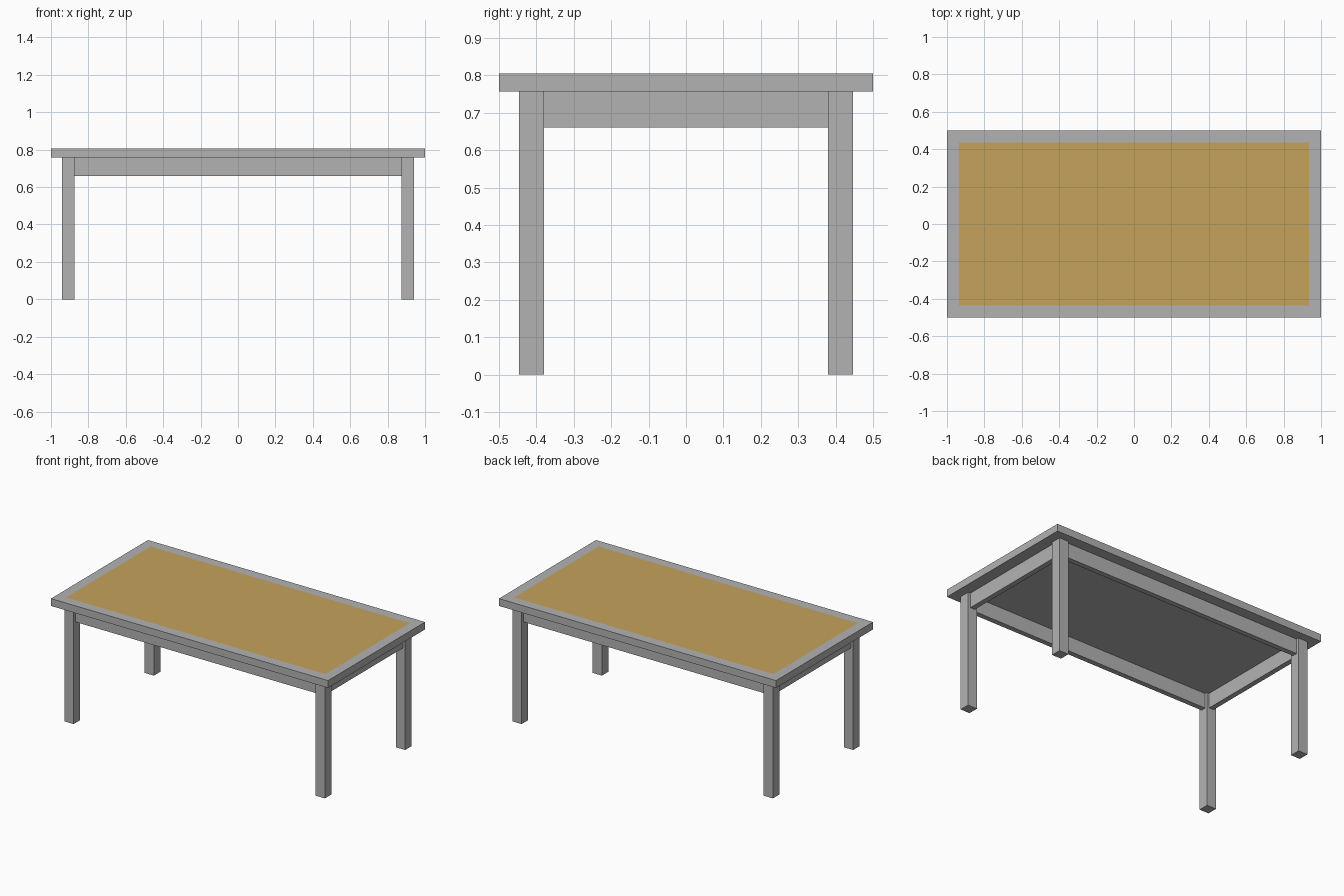
import bpy
import bmesh
from mathutils import Vector

if "Cube" in bpy.data.objects:
    bpy.data.objects.remove(bpy.data.objects["Cube"], do_unlink=True)


def make_material(name, rgb):
    mat = bpy.data.materials.new(name)
    mat.use_nodes = True
    color = (*rgb, 1.0)
    mat.diffuse_color = color
    bsdf = next(n for n in mat.node_tree.nodes if n.type == 'BSDF_PRINCIPLED')
    bsdf.inputs["Base Color"].default_value = color
    return mat


grey = make_material("grey frame", (0.45, 0.45, 0.45))
gold = make_material("golden wood", (0.56, 0.36, 0.107))


def box(name, low, high):
    """Flat-sided grey box between two opposite corners."""
    low, high = Vector(low), Vector(high)
    bm = bmesh.new()
    bmesh.ops.create_cube(bm, size=1)
    bmesh.ops.scale(bm, vec=high - low, verts=bm.verts)
    bmesh.ops.translate(bm, vec=(low + high) / 2, verts=bm.verts)
    mesh = bpy.data.meshes.new(name)
    bm.to_mesh(mesh)
    bm.free()
    mesh.materials.append(grey)
    obj = bpy.data.objects.new(name, mesh)
    bpy.context.collection.objects.link(obj)
    return obj


TOP, UNDER, RAIL_LOW = 0.805, 0.757, 0.66
LEG = 0.067
LEG_X, LEG_Y = 0.94, 0.447      # outer faces of the legs
IN_X, IN_Y = LEG_X - LEG, LEG_Y - LEG
RECESS = LEG / 4                # rails sit centred on the legs

# Table top with a flush golden panel inset into its upper face
table_top = box("table_top", (-1, -0.5, UNDER), (1, 0.5, TOP))
table_top.data.materials.append(gold)
bm = bmesh.new()
bm.from_mesh(table_top.data)
bm.normal_update()
panel = max(bm.faces, key=lambda f: f.normal.z)
bmesh.ops.inset_region(bm, faces=[panel], thickness=0.065, use_even_offset=True)
panel.material_index = 1
bm.to_mesh(table_top.data)
bm.free()

# Four square legs
for sx, side in ((1, "left"), (-1, "right")):
    for sy, end in ((-1, "front"), (1, "back")):
        xs = sorted((sx * IN_X, sx * LEG_X))
        ys = sorted((sy * IN_Y, sy * LEG_Y))
        box(f"{end}_{side}_leg", (xs[0], ys[0], 0), (xs[1], ys[1], UNDER))

# Rails between the legs, under the top
for s, name in ((-1, "front_rail"), (1, "back_rail")):
    ys = sorted((s * (IN_Y + RECESS), s * (LEG_Y - RECESS)))
    box(name, (-IN_X, ys[0], RAIL_LOW), (IN_X, ys[1], UNDER))
for s, name in ((1, "left_rail"), (-1, "right_rail")):
    xs = sorted((s * (IN_X + RECESS), s * (LEG_X - RECESS)))
    box(name, (xs[0], -IN_Y, RAIL_LOW), (xs[1], IN_Y, UNDER))
